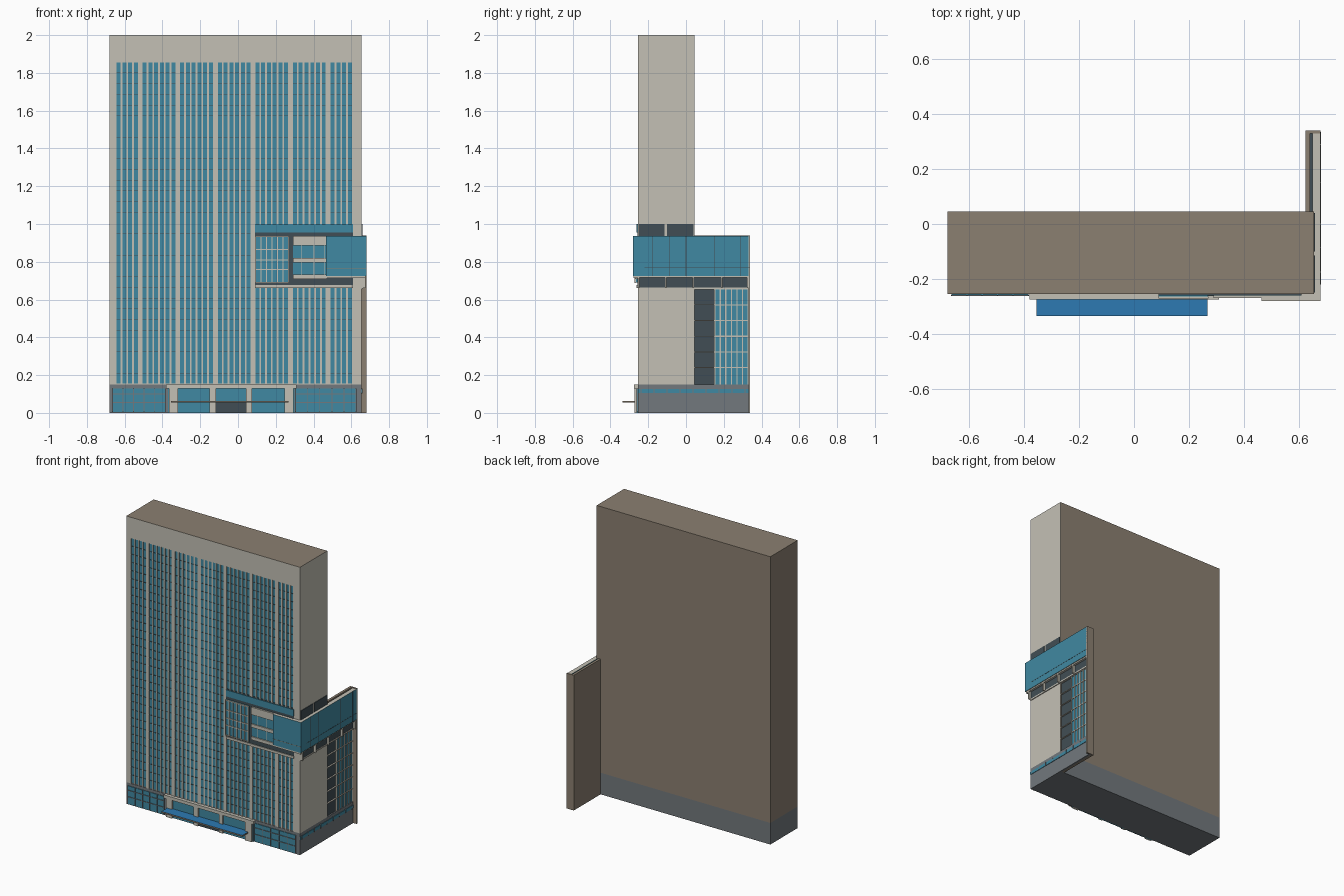
import bpy

cube = bpy.data.objects.get("Cube")
if cube:
    bpy.data.objects.remove(cube)


def material(name, rgb):
    m = bpy.data.materials.new(name)
    m.use_nodes = True
    col = (*rgb, 1)
    m.diffuse_color = col
    bsdf = next(n for n in m.node_tree.nodes if n.type == 'BSDF_PRINCIPLED')
    bsdf.inputs["Base Color"].default_value = col
    bsdf.inputs["Roughness"].default_value = 0.8
    return m


BEIGE = material("beige stone", (.55, .53, .46))
BROWN = material("brown plaster", (.26, .215, .165))
TEAL = material("teal glass", (.051, .25, .36))
GREY = material("grey base", (.17, .19, .205))
DARK = material("dark glass", (.053, .076, .089))
BLUE = material("blue canopy", (.026, .195, .45))


def boxes(name, mat, items, other=None, rule=None):
    """Boxes (x0, x1, y0, y1, z0, z1) in one object; rule(normal) picks the other colour."""
    verts, faces = [], []
    quads = ("0132", "4675", "0451", "2376", "0264", "1573")
    for x0, x1, y0, y1, z0, z1 in items:
        n = len(verts)
        verts += [(x, y, z) for x in (x0, x1) for y in (y0, y1) for z in (z0, z1)]
        faces += [[n + int(c) for c in q] for q in quads]
    mesh = bpy.data.meshes.new(name)
    mesh.from_pydata(verts, [], faces)
    mesh.materials.append(mat)
    if other:
        mesh.materials.append(other)
        for p in mesh.polygons:
            p.material_index = int(rule(p.normal))
    ob = bpy.data.objects.new(name, mesh)
    bpy.context.collection.objects.link(ob)
    return ob


def box(name, mat, *dims, **kw):
    return boxes(name, mat, [dims], **kw)


def front_bars(xs, zs, x0, x1, z0, z1, y0, y1, w):
    """Upright and level bars of a window grid on the front."""
    return ([(x - w, x + w, y0, y1, z0, z1) for x in xs]
            + [(x0, x1, y0, y1, z - w, z + w) for z in zs])


def side_bars(ys, zs, y0, y1, z0, z1, x0, x1, w):
    """The same grid on the right-hand side."""
    return ([(x0, x1, y - w, y + w, z0, z1) for y in ys]
            + [(x0, x1, y0, y1, z - w, z + w) for z in zs])


def spread(a, b, n):
    return [a + (b - a) * i / (n - 1) for i in range(n)]


L, R, F, B = -.68, .655, -.255, .045
LOW, HIGH = .15, 1.855

# Tower core, parapet and base
box("tower_core", BEIGE, L, R, F + .007, B, LOW, 2,
    other=BROWN, rule=lambda n: n.z > .5 or n.y > .5 or n.x < -.5)
box("parapet_front", BEIGE, L, R, F, F + .007, HIGH, 2,
    other=BROWN, rule=lambda n: n.z > .5 or n.x < -.5)
box("tower_base", GREY, L, R, F, B, 0, LOW)

# Glass strips in groups, with stone piers between
strips = [-.643 + .0305 * i for i in range(4)]
for g in range(5):
    strips += [-.505 + .199 * g + .0305 * i for i in range(6)]
strips += [.49 + .0305 * i for i in range(4)]
W = .021
boxes("glass_strips", TEAL, [(x, x + W, F + .004, F + .008, LOW + .005, HIGH) for x in strips])
edges = [L] + [e for x in strips for e in (x, x + W)] + [R]
boxes("stone_piers", BEIGE,
      [(a, b, F, F + .007, LOW, HIGH) for a, b in zip(edges[::2], edges[1::2])],
      other=BROWN, rule=lambda n: n.x < -.5)
boxes("floor_lines", DARK, [(-.643, .603, F + .001, F + .006, z - .001, z + .001)
                            for z in spread(.21, 1.8, 29)])

# Balcony block on the front
box("balcony_back", DARK, .09, .61, F - .003, F + .004, .665, 1)
box("balcony_top_glass", TEAL, .09, .61, F - .006, F, .955, 1)
box("balcony_sill", BEIGE, .09, .61, F - .008, F, .66, .677)
box("bay_glass", TEAL, .09, .27, F - .012, F, .69, .935)
boxes("bay_frame", BEIGE, front_bars(spread(.092, .268, 7), [.69, .76, .81, .865, .933],
                                     .09, .27, .69, .935, F - .017, F - .01, .003))
box("balcony_glass", TEAL, .29, .47, F - .007, F, .72, .89)
boxes("balcony_bands", BEIGE, [(.29, .47, F - .015, F, a, b)
                               for a, b in ((.71, .732), (.797, .82), (.885, .937))])
boxes("balcony_posts", BEIGE, [(x, x + .004, F - .01, F, .72, .89) for x in (.335, .4, .455)])

# Wing behind the right-hand corner
box("wing_body", BROWN, .625, .642, B, .34, 0, .94)
box("wing_end", BROWN, .625, .68, .33, .34, 0, .94, other=BEIGE, rule=lambda n: n.x > .5)
box("wing_base", GREY, .63, R, B, .33, 0, LOW)
box("wing_recess", DARK, .64, .645, B, .15, LOW, .66)
box("wing_glass", TEAL, .64, .65, .15, .33, LOW, .66)
rows = spread(.24, .655, 6)
boxes("wing_frame", BEIGE, side_bars(spread(.152, .328, 7), rows, .15, .33,
                                     LOW, .66, .645, .655, .003))
boxes("wing_slabs", BEIGE, [(.64, .655, B, .15, z - .002, z + .002) for z in rows])

# Glass strip and sill around the base of the side
box("side_base_glass", TEAL, R, R + .003, F, .33, .105, .127)
boxes("side_base_bars", GREY, [(R, R + .005, y, y + .004, .103, .13)
                               for y in spread(-.24, .31, 9)])

# Glass box wrapping the corner
box("corner_box_side", TEAL, R - .005, .68, -.28, .335, .725, .937,
    other=BEIGE, rule=lambda n: abs(n.z) > .5)
box("corner_box_front", TEAL, .465, .66, -.28, F, .725, .937,
    other=BEIGE, rule=lambda n: abs(n.z) > .5)
boxes("corner_box_lines", DARK, side_bars([-.175, -.085, 0, .15, .29], [.77],
                                          -.22, .335, .725, .937, .679, .681, .0015))
box("corner_box_front_line", BROWN, .465, .68, -.281, -.279, .765, .768)
boxes("corner_box_trim", BEIGE, [(.465, .675, -.277, F, .713, .726),
                                 (.65, .675, -.277, .335, .716, .726)])

# Dark bands above and below the corner box
box("lower_band", DARK, .63, R + .004, -.25, .33, .665, .718)
boxes("lower_band_posts", BEIGE, [(.65, .675, y, y + .008, .66, .72)
                                  for y in (-.255, -.11, .035, .185, .322)])
box("lower_band_sill", BEIGE, .63, R + .006, F, .33, .655, .665)
boxes("upper_band", DARK, [(R, R + .004, -.25, -.115, .937, 1),
                           (R, R + .004, -.1, .04, .937, 1)])

# Street-level windows either side of the entrance
for side, a, b in (("left", -.665, -.385), ("right", .305, .625)):
    box("street_glass_" + side, TEAL, a, b, F - .004, F, .005, .13)
    boxes("street_frame_" + side, GREY,
          front_bars(spread(a, b, 6), [.055, .1], a, b, .005, .13,
                     F - .008, F - .003, .002))

# Entrance portal
box("portal_glass", TEAL, -.37, .3, F - .006, F, 0, .13)
box("portal_beam", BEIGE, -.38, .31, -.275, F, .128, .15)
boxes("portal_columns", BEIGE, [(a, b, -.272, F, 0, .13) for a, b in
                                ((-.365, -.318), (-.15, -.117), (.043, .073), (.245, .295))])
box("entrance_door", DARK, -.117, .043, F - .009, F, 0, .055)
box("canopy", BROWN, -.355, .268, -.335, -.26, .054, .064,
    other=BLUE, rule=lambda n: n.z > .5)
